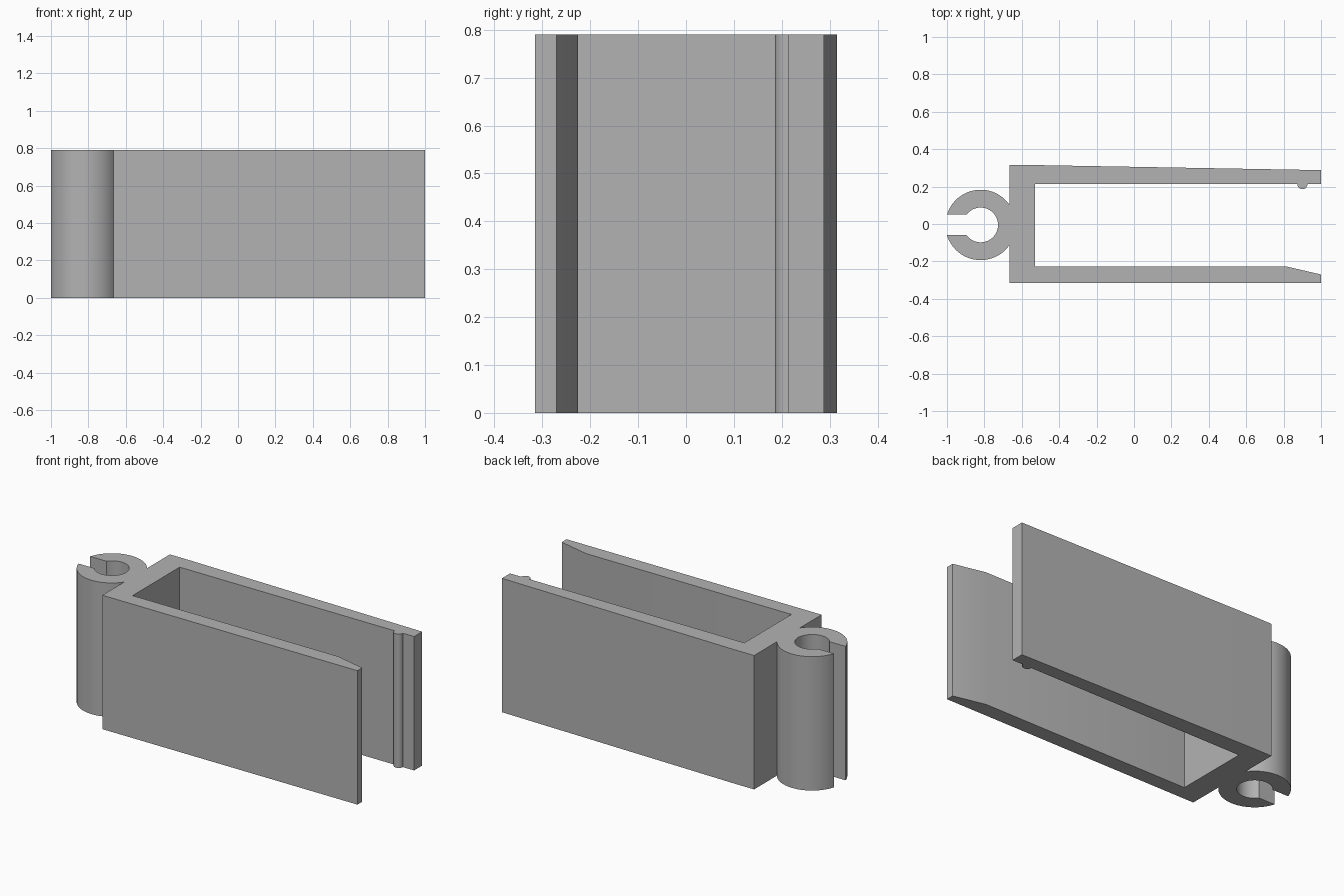
import bpy, bmesh, math

if "Cube" in bpy.data.objects:
    bpy.data.objects.remove(bpy.data.objects["Cube"])

HEIGHT = 0.79


def arc(cx, cy, r, a0, a1, n):
    """Points along an arc from angle a0 to a1 (radians)."""
    return [(cx + r * math.cos(a0 + (a1 - a0) * i / n),
             cy + r * math.sin(a0 + (a1 - a0) * i / n)) for i in range(n + 1)]


# Split ring dimensions
cx, cy, r_out, r_in = -0.82, -0.005, 0.188, 0.093
slot = 0.055                                    # half width of the slot
wall_x = -0.665                                 # outer face of the clip base
join = math.acos((wall_x - cx) / r_out)         # angle where ring meets base
lip_out = math.pi - math.asin(slot / r_out)
lip_in = math.pi - math.asin(slot / r_in)

# Clip: lower arm, mouth taper, base, ridge, and sloping upper arm
profile = [(wall_x, -0.315), (1.0, -0.315), (1.0, -0.27), (0.81, -0.226),
           (-0.53, -0.226), (-0.53, 0.213)]
profile += arc(0.9, 0.213, 0.027, math.pi, 2 * math.pi, 16)
profile += [(1.0, 0.213), (1.0, 0.288), (-0.53, 0.315), (wall_x, 0.315)]

# Split ring: upper outside, around the bore, lower outside
profile += arc(cx, cy, r_out, join, lip_out, 32)
profile += arc(cx, cy, r_in, lip_in, -lip_in, 48)
profile += arc(cx, cy, r_out, -lip_out, -join, 32)

# Extrude the profile upwards
bm = bmesh.new()
base = bm.faces.new([bm.verts.new((x, y, 0)) for x, y in profile])
ext = bmesh.ops.extrude_face_region(bm, geom=[base], use_keep_orig=True)
top = [v for v in ext["geom"] if isinstance(v, bmesh.types.BMVert)]
bmesh.ops.translate(bm, verts=top, vec=(0, 0, HEIGHT))
bmesh.ops.recalc_face_normals(bm, faces=bm.faces)
mesh = bpy.data.meshes.new("clip_with_split_ring")
bm.to_mesh(mesh)
bm.free()

grey = bpy.data.materials.new("light_grey")
grey.diffuse_color = (0.45, 0.45, 0.45, 1)
grey.use_nodes = True
grey.node_tree.nodes["Principled BSDF"].inputs["Base Color"].default_value = grey.diffuse_color
mesh.materials.append(grey)

clip = bpy.data.objects.new("clip_with_split_ring", mesh)
bpy.context.collection.objects.link(clip)
bpy.context.view_layer.objects.active = clip
clip.select_set(True)
bpy.ops.object.shade_smooth_by_angle(angle=math.radians(30))
